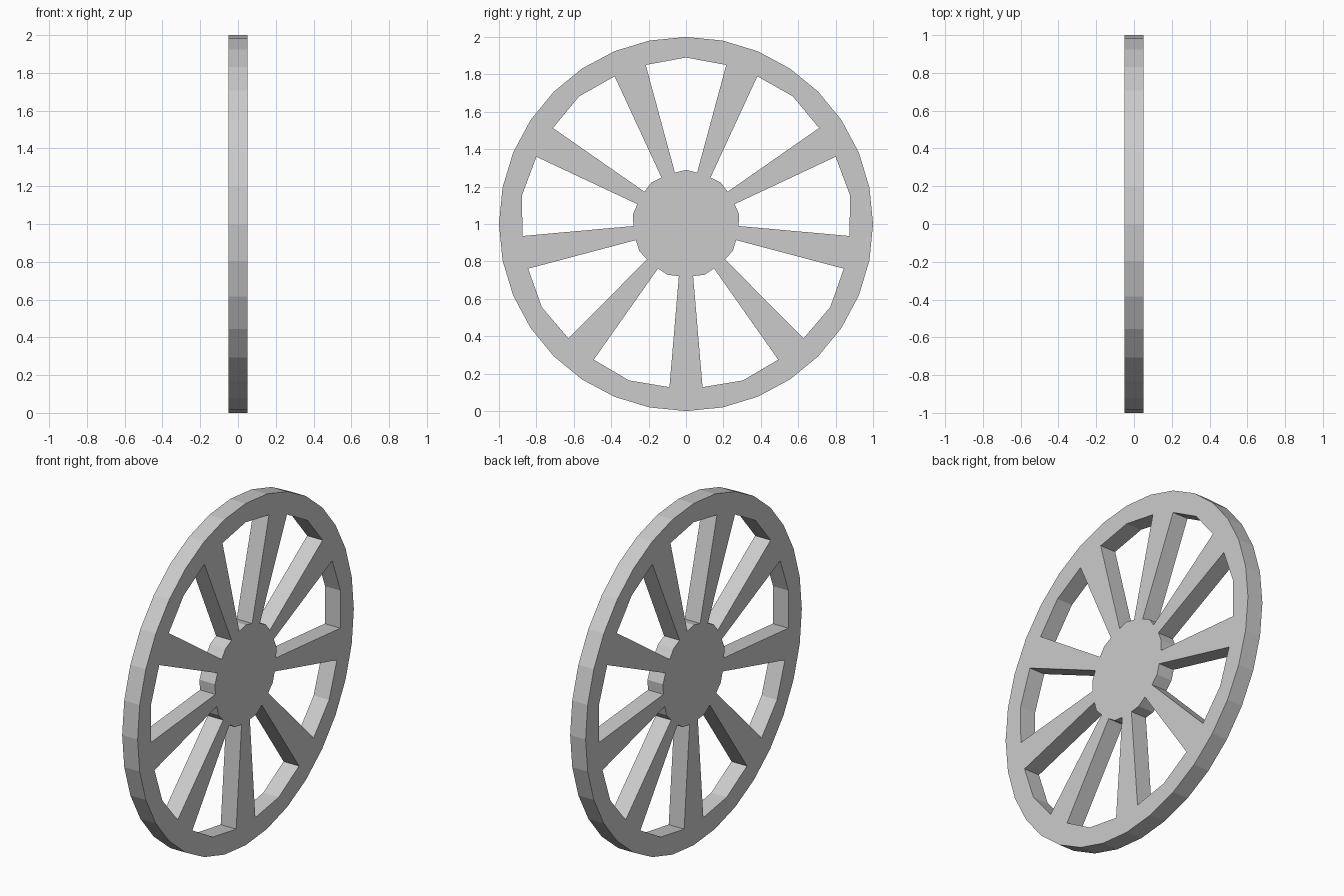
import bpy
from math import cos, sin, radians, pi

if "Cube" in bpy.data.objects:
    bpy.data.objects.remove(bpy.data.objects["Cube"])

RIM_SIDES, SPOKES, HALF_THICK = 32, 9, 0.05

curve = bpy.data.curves.new("wheel", 'CURVE')
curve.dimensions = '2D'
curve.fill_mode = 'BOTH'
curve.extrude = HALF_THICK


def add_outline(polar):
    """Closed straight-sided outline from (radius, angle) pairs."""
    spline = curve.splines.new('POLY')
    spline.points.add(len(polar) - 1)
    for p, (r, a) in zip(spline.points, polar):
        p.co = (r * cos(a), r * sin(a), 0, 1)
    spline.use_cyclic_u = True


# Outer rim
add_outline([(1.0, 2 * pi * i / RIM_SIDES) for i in range(RIM_SIDES)])

# Windows between the spokes: hub side, then rim side
window = [(0.281, 12.2), (0.289, 0), (0.281, -12.2),
          (0.877, -14.2), (0.89, 0), (0.877, 14.2)]
for k in range(SPOKES):
    centre = 90 + 360 / SPOKES * k
    add_outline([(r, radians(centre + a)) for r, a in window])

# Stand the wheel upright with its axle along x
wheel = bpy.data.objects.new("spoked_wheel", curve)
bpy.context.collection.objects.link(wheel)
wheel.rotation_euler = (pi / 2, 0, pi / 2)
wheel.location.z = 1.0

# Turn the filled outline into a flat-shaded mesh
bpy.context.view_layer.objects.active = wheel
wheel.select_set(True)
bpy.ops.object.convert(target='MESH')
bpy.ops.object.mode_set(mode='EDIT')
bpy.ops.mesh.select_all(action='SELECT')
bpy.ops.mesh.remove_doubles(threshold=0.0005)
bpy.ops.mesh.normals_make_consistent(inside=False)
bpy.ops.object.mode_set(mode='OBJECT')
bpy.ops.object.shade_flat()
